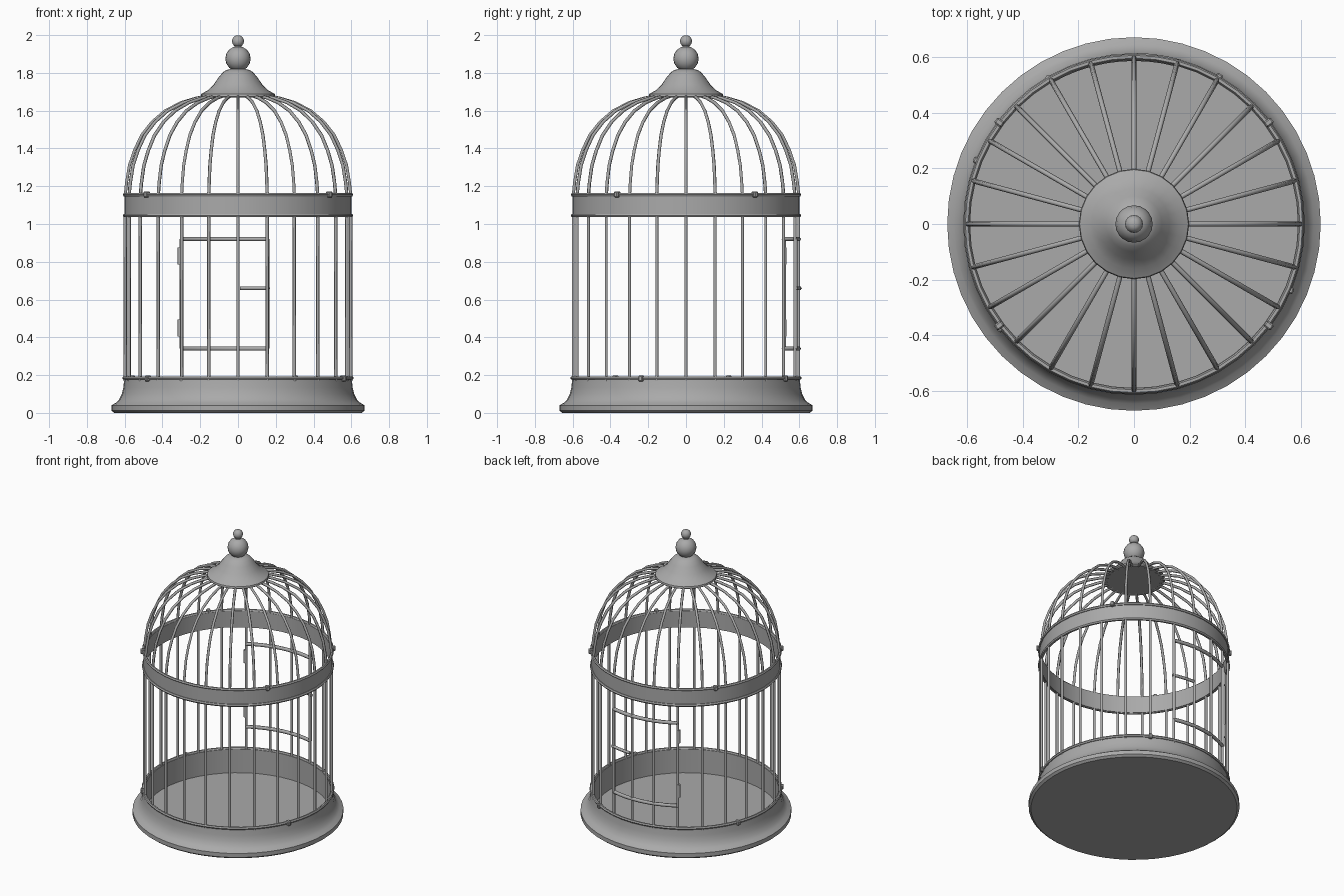
import bpy, bmesh
from math import sin, cos, radians, pi
from mathutils import Matrix, Vector

cube = bpy.data.objects.get("Cube")
if cube:
    bpy.data.objects.remove(cube, do_unlink=True)

grey = bpy.data.materials.new("grey_metal")
grey.use_nodes = True
colour = (0.4, 0.4, 0.4, 1)
grey.diffuse_color = colour
grey.node_tree.nodes["Principled BSDF"].inputs["Base Color"].default_value = colour

BARS = 24
BAR_R = 0.597      # radius of the circle of bars
WIRE = 0.009       # wire thickness


def polar(r, deg, z):
    return Vector((r * cos(radians(deg)), r * sin(radians(deg)), z))


def add_object(name, mesh, angle=35):
    obj = bpy.data.objects.new(name, mesh)
    bpy.context.collection.objects.link(obj)
    mesh.materials.clear()
    mesh.materials.append(grey)
    bpy.ops.object.select_all(action='DESELECT')
    obj.select_set(True)
    bpy.context.view_layer.objects.active = obj
    bpy.ops.object.shade_smooth_by_angle(angle=radians(angle))
    return obj


def lathe(name, profile, sides=48, closed=False):
    """Turn an (r, z) profile round the z axis; open ends are capped."""
    bm = bmesh.new()
    rings = [[bm.verts.new(polar(r, 360 * i / sides, z)) for i in range(sides)]
             for r, z in profile]
    pairs = list(zip(rings, rings[1:]))
    if closed:
        pairs.append((rings[-1], rings[0]))
    else:
        bm.faces.new(rings[0])
        bm.faces.new(rings[-1])
    for a, b in pairs:
        for i in range(sides):
            j = (i + 1) % sides
            bm.faces.new((a[i], a[j], b[j], b[i]))
    bmesh.ops.recalc_face_normals(bm, faces=bm.faces)
    mesh = bpy.data.meshes.new(name)
    bm.to_mesh(mesh)
    bm.free()
    return add_object(name, mesh)


def wires(name, paths, radius=WIRE):
    """Round wires along several paths, as one mesh."""
    curve = bpy.data.curves.new(name + "_path", 'CURVE')
    curve.dimensions = '3D'
    curve.bevel_depth = radius
    curve.bevel_resolution = 1
    curve.use_fill_caps = True
    for path in paths:
        spline = curve.splines.new('POLY')
        spline.points.add(len(path) - 1)
        for point, co in zip(spline.points, path):
            point.co = (*co, 1)
    temp = bpy.data.objects.new(name + "_path", curve)
    bpy.context.collection.objects.link(temp)
    graph = bpy.context.evaluated_depsgraph_get()
    mesh = bpy.data.meshes.new_from_object(temp.evaluated_get(graph))
    bpy.data.objects.remove(temp, do_unlink=True)
    mesh.name = name
    return add_object(name, mesh, 65)


def hoop(name, r, z, thick=0.01):
    return lathe(name, [(r + thick * cos(k * pi / 3), z + thick * sin(k * pi / 3))
                        for k in range(6)], closed=True)


def arc(r, start, end, z, steps=9):
    return [polar(r, start + (end - start) * i / steps, z) for i in range(steps + 1)]


def ball(r, z, n=8):
    return [(r * sin(pi * k / n), z - r * cos(pi * k / n)) for k in range(1, n)]


# Flared tray with a thin wall and a low floor
lathe("base_tray", [(0.655, 0), (0.67, 0.012), (0.67, 0.04), (0.645, 0.055),
                    (0.63, 0.07), (0.615, 0.1), (0.607, 0.135), (0.602, 0.185),
                    (0.588, 0.185), (0.588, 0.02)])
hoop("base_hoop", 0.603, 0.185)

# Middle band with a hoop on each edge
lathe("middle_band", [(0.6, 1.04), (0.6, 1.155), (0.588, 1.155), (0.588, 1.04)],
      closed=True)
hoop("band_lower_hoop", 0.6, 1.045)
hoop("band_upper_hoop", 0.6, 1.155)

# Upright bars and curved dome ribs
angles = [360 * i / BARS for i in range(BARS)]
wires("upright_bars", [[polar(BAR_R, a, 0.17), polar(BAR_R, a, 1.05)] for a in angles])
rib = [(BAR_R, 1.15), (0.59, 1.22), (0.575, 1.31), (0.548, 1.39), (0.51, 1.47),
       (0.455, 1.54), (0.385, 1.6), (0.3, 1.643), (0.22, 1.667), (0.15, 1.68)]
wires("dome_ribs", [[polar(r, a, z) for r, z in rib] for a in angles])

# Door in the back: rails, side posts, hinges and latch
HINGE, LATCH = 120, 75
LOW, HIGH = 0.34, 0.92
wires("door_rails", [arc(BAR_R, LATCH, HINGE, z) for z in (LOW, HIGH)], 0.012)
wires("door_posts", [[polar(BAR_R + 0.005, a, LOW), polar(BAR_R + 0.005, a, HIGH)]
                     for a in (HINGE, LATCH)], 0.01)
wires("door_hinges", [[polar(BAR_R + 0.008, HINGE + 0.5, z - 0.045),
                       polar(BAR_R + 0.008, HINGE + 0.5, z + 0.045)]
                      for z in (0.45, 0.83)], 0.013)
wires("door_latch", [arc(BAR_R + 0.006, LATCH - 1, 89, 0.66, 4)], 0.01)


# Small clips gripping the hoops
def clips(name, places, z):
    bm = bmesh.new()
    for a in places:
        place = (Matrix.Translation(polar(0.605, a, z))
                 @ Matrix.Rotation(radians(a), 4, 'Z')
                 @ Matrix.Diagonal((0.032, 0.024, 0.032, 1)))
        bmesh.ops.create_cube(bm, size=1, matrix=place)
    bmesh.ops.bevel(bm, geom=bm.edges[:], offset=0.005, segments=1, affect='EDGES')
    mesh = bpy.data.meshes.new(name)
    bm.to_mesh(mesh)
    bm.free()
    add_object(name, mesh)


clips("upper_clips", (37, 143, 217, 323), 1.157)
clips("lower_clips", (60, 158, 218, 337), 0.182)

# Bell-shaped roof cap and finial
lathe("roof_cap", [(0.19, 1.67), (0.198, 1.676), (0.195, 1.688), (0.16, 1.708),
                   (0.128, 1.74), (0.1, 1.78), (0.08, 1.803), (0.062, 1.815),
                   (0.035, 1.822)], 24)
lathe("finial_neck", [(0.036, 1.81), (0.03, 1.83), (0.025, 1.92), (0.02, 1.935),
                      (0.018, 1.95)], 16)
lathe("finial_ball", ball(0.067, 1.875), 20)
lathe("finial_tip", ball(0.032, 1.968), 16)
